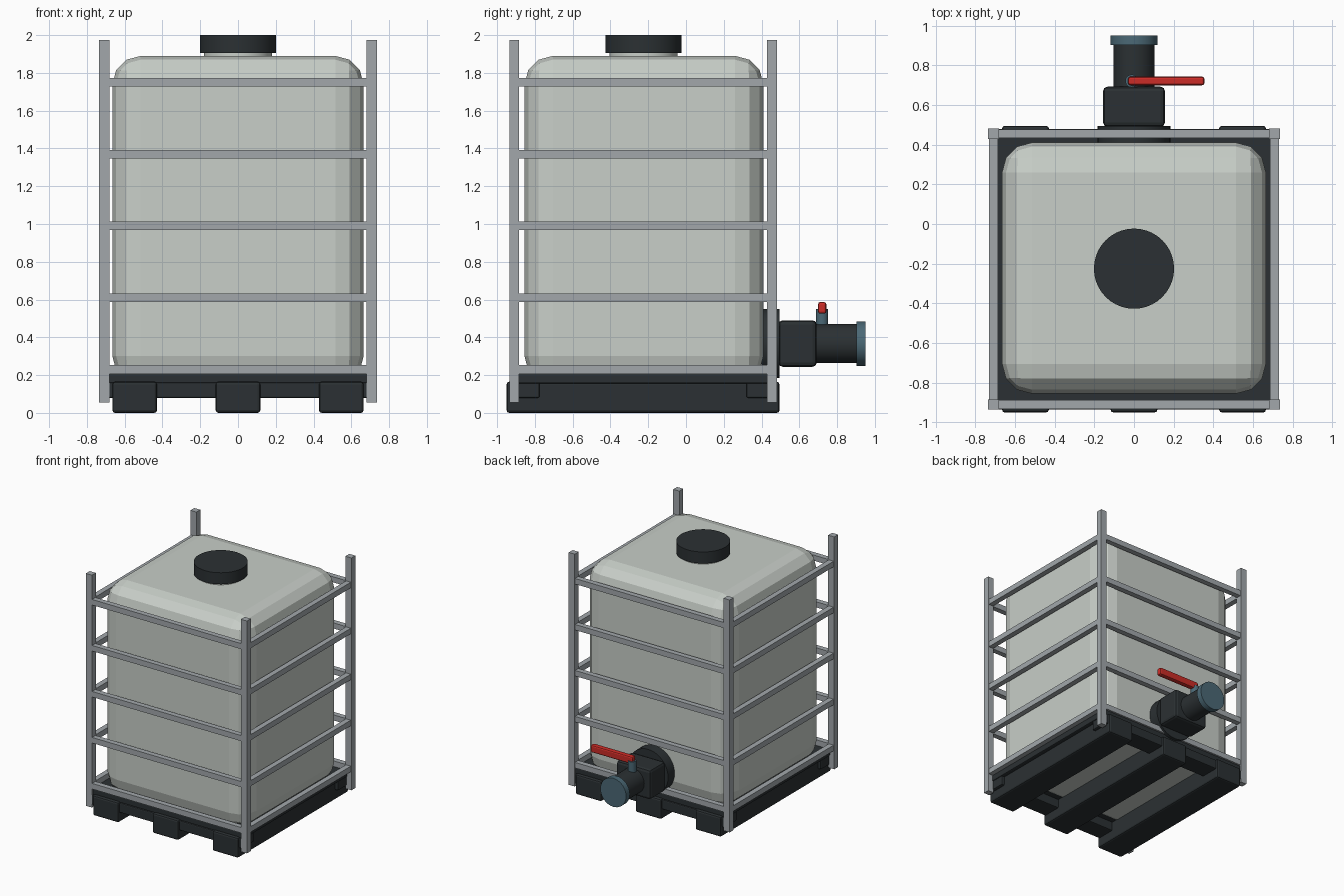
import bpy
import math

if "Cube" in bpy.data.objects:
    bpy.data.objects.remove(bpy.data.objects["Cube"])


def material(name, rgb):
    m = bpy.data.materials.new(name)
    m.diffuse_color = (*rgb, 1)
    m.use_nodes = True
    m.node_tree.nodes["Principled BSDF"].inputs["Base Color"].default_value = m.diffuse_color
    return m


PLASTIC = material("white_plastic", (0.58, 0.62, 0.58))
DARK = material("dark_plastic", (0.024, 0.03, 0.033))
STEEL = material("steel", (0.36, 0.39, 0.41))
BLUE = material("blue_plastic", (0.07, 0.14, 0.18))
RED = material("red_plastic", (0.6, 0.025, 0.02))


def box(name, x, y, z, mat, bevel=0, segments=2):
    """Box from (min, max) ranges, optionally with rounded edges."""
    ranges = (x, y, z)
    bpy.ops.mesh.primitive_cube_add(size=1, location=[(a + b) / 2 for a, b in ranges])
    ob = bpy.context.object
    ob.name = name
    ob.scale = [b - a for a, b in ranges]
    bpy.ops.object.transform_apply(location=False, rotation=False, scale=True)
    ob.data.materials.append(mat)
    if bevel:
        mod = ob.modifiers.new("rounded_edges", 'BEVEL')
        mod.width, mod.segments = bevel, segments
    return ob


def cylinder(name, center, radius, depth, mat, along_y=False, sides=40):
    bpy.ops.mesh.primitive_cylinder_add(
        vertices=sides, radius=radius, depth=depth, location=center,
        rotation=(math.pi / 2 if along_y else 0, 0, 0))
    ob = bpy.context.object
    ob.name = name
    ob.data.materials.append(mat)
    bpy.ops.object.shade_smooth_by_angle(angle=math.radians(30))
    return ob


CY = -0.2275          # centre of the cage in depth
PX, PY = 0.7085, 0.6825   # cage half spacing

# Tank with filler neck and lid
box("tank", (-0.665, 0.665), (-0.855, 0.41), (0.15, 1.89), PLASTIC, 0.15, 3)
cylinder("filler_neck", (0, -0.225, 1.89), 0.18, 0.05, PLASTIC)
cylinder("filler_lid", (0, -0.225, 1.9525), 0.202, 0.095, DARK)

# Pallet: deck, cross bars and three skids
box("pallet_deck", (-0.695, 0.695), (CY - 0.695, CY + 0.695), (0.155, 0.207), DARK, 0.008)
for side, y in (("front", (-0.935, -0.775)), ("back", (0.32, 0.48))):
    box(f"pallet_{side}_bar", (-0.69, 0.69), y, (0.08, 0.16), DARK, 0.008)
for name, x in (("left", -0.547), ("middle", 0), ("right", 0.547)):
    box(f"pallet_{name}_skid", (x - 0.118, x + 0.118), (-0.95, 0.495), (0, 0.165), DARK, 0.014)

# Cage posts at the four corners
for sx in (-1, 1):
    for sy in (-1, 1):
        x, y = sx * PX, CY + sy * PY
        box("cage_post", (x - 0.0275, x + 0.0275), (y - 0.0255, y + 0.0255), (0.055, 1.975), STEEL)

# Cage rails, five rings
for i in range(5):
    z = 0.23 + 0.38 * i
    zr = (z - 0.023, z + 0.023)
    for s in (-1, 1):
        x, y = s * PX, CY + s * PY
        box("cage_cross_rail", (-PX, PX), (y - 0.022, y + 0.022), zr, STEEL)
        box("cage_side_rail", (x - 0.022, x + 0.022), (CY - PY, CY + PY), zr, STEEL)

# Outlet valve on the back
VZ = 0.367
cylinder("valve_flange", (0, 0.4475, VZ), 0.183, 0.095, DARK, True)
box("valve_body", (-0.156, 0.156), (0.49, 0.692), (VZ - 0.123, VZ + 0.123), DARK, 0.022)
cylinder("outlet_pipe", (0, 0.79, VZ), 0.103, 0.24, DARK, True)
cylinder("outlet_cap", (0, 0.926, VZ), 0.118, 0.048, BLUE, True)
cylinder("valve_stem", (-0.012, 0.721, 0.5), 0.032, 0.1, BLUE, sides=24)
box("valve_handle", (-0.03, 0.355), (0.699, 0.743), (0.525, 0.587), RED, 0.012)
